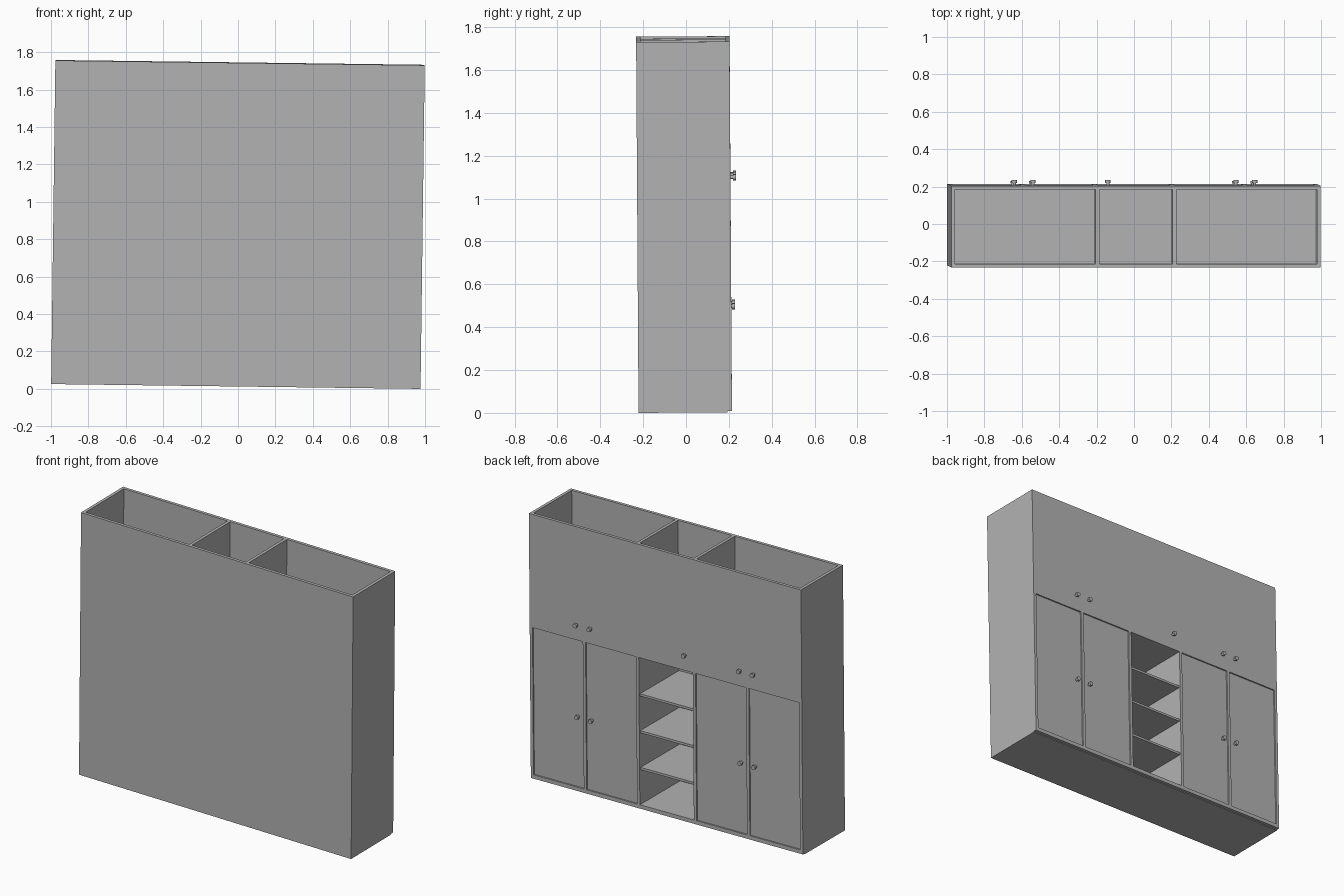
import bpy
import bmesh
from mathutils import Matrix, Vector

cube = bpy.data.objects.get("Cube")
if cube:
    bpy.data.objects.remove(cube, do_unlink=True)

grey = bpy.data.materials.new("plain_grey")
grey.use_nodes = True
colour = (0.45, 0.45, 0.45, 1)
grey.diffuse_color = colour
grey.node_tree.nodes["Principled BSDF"].inputs["Base Color"].default_value = colour

# The whole cabinet leans very slightly
LEAN = (Matrix.Translation((-0.0115, -0.0035, 0.0143))
        @ Matrix.Rotation(0.013, 4, 'Y') @ Matrix.Rotation(0.0065, 4, 'X'))

W, D, H = 0.9875, 0.218, 1.73   # half width, half depth, height
T = 0.02                        # board thickness
MID = 1.02                      # top of the middle board
RAIL = 0.03                     # rail height
INNER = D - T                   # inside face of front and back
PART = 0.206                    # partition centre
DOOR = 2 * W / 5                # door width


def finish(name, bm):
    bmesh.ops.recalc_face_normals(bm, faces=bm.faces)
    mesh = bpy.data.meshes.new(name)
    bm.to_mesh(mesh)
    bm.free()
    mesh.materials.append(grey)
    obj = bpy.data.objects.new(name, mesh)
    obj.matrix_world = LEAN
    bpy.context.collection.objects.link(obj)
    return obj


def board(name, x, y, z):
    """Box from (min, max) ranges on each axis."""
    bm = bmesh.new()
    bmesh.ops.create_cube(bm, size=1)
    size = [b - a for a, b in (x, y, z)]
    centre = Vector([(a + b) / 2 for a, b in (x, y, z)])
    bmesh.ops.scale(bm, vec=size, verts=bm.verts)
    bmesh.ops.translate(bm, vec=centre, verts=bm.verts)
    return finish(name, bm)


def knob(name, x, y, z):
    """Round knob with a thin stem, pointing along +y."""
    bm = bmesh.new()
    for radius, start, end in ((0.008, 0, 0.014), (0.014, 0.013, 0.027)):
        turn = (Matrix.Translation((x, y + (start + end) / 2, z))
                @ Matrix.Rotation(1.5708, 4, 'X'))
        bmesh.ops.create_cone(bm, cap_ends=True, segments=16, radius1=radius,
                              radius2=radius, depth=end - start, matrix=turn)
    obj = finish(name, bm)
    bpy.context.view_layer.objects.active = obj
    obj.select_set(True)
    bpy.ops.object.shade_smooth_by_angle()
    obj.select_set(False)


# Carcass: back, sides, partitions, horizontal boards
inside = (-INNER, INNER)
board("back_panel", (-W, W), (-D, -INNER), (0, H))
for side, s in (("left", 1), ("right", -1)):
    board(side + "_side", sorted((s * W, s * (W - T))), inside, (0, H))
    board(side + "_partition", (s * PART - T / 2, s * PART + T / 2), inside, (RAIL, H))
board("bottom_board", (T - W, W - T), inside, (0, RAIL))
for name, a, b in (("right", T - W, -PART - T / 2), ("middle", T / 2 - PART, PART - T / 2),
                   ("left", PART + T / 2, W - T)):
    board(name + "_compartment_floor", (a, b), inside, (MID - RAIL, MID))

# Face frame: rails and stiles
for name, low, high in (("bottom", 0.005, RAIL), ("middle", MID - RAIL, MID),
                        ("top", H - RAIL, H)):
    board(name + "_rail", (-W, W), (INNER, D), (low, high))
stiles = (PART, W - 2 * DOOR + DOOR, W - T / 2)
for side, s in (("left", 1), ("right", -1)):
    for place, x in zip(("inner", "middle", "outer"), stiles):
        board(side + "_" + place + "_stile", (s * x - T / 2, s * x + T / 2),
              (INNER, D), (RAIL, MID - RAIL))

# Upper doors, flush with the frame
for i in range(5):
    board("upper_door", (-W + i * DOOR, -W + (i + 1) * DOOR), (INNER, D), (MID, H - RAIL))

# Lower doors, slightly recessed between the stiles
RECESS = 0.009
for s in (1, -1):
    for a, b in zip(stiles, stiles[1:]):
        board("lower_door", sorted((s * (a + T / 2), s * (b - T / 2))),
              (INNER - RECESS, D - RECESS), (RAIL, MID - RAIL))

# Open shelves in the middle bay
for i in (1, 2, 3):
    z = RAIL + i * 0.24
    board("open_shelf", (T / 2 - PART, PART - T / 2), (-INNER, INNER + 0.01), (z - 0.015, z))

# Knobs in pairs beside each door seam
seam = W - DOOR
for x in (-seam, seam):
    for offset in (-0.05, 0.05):
        knob("upper_knob", x + offset, D, 1.092)
        knob("lower_knob", x + offset, D - RECESS, 0.49)
knob("upper_knob", -DOOR / 2 + 0.055, D, 1.092)
